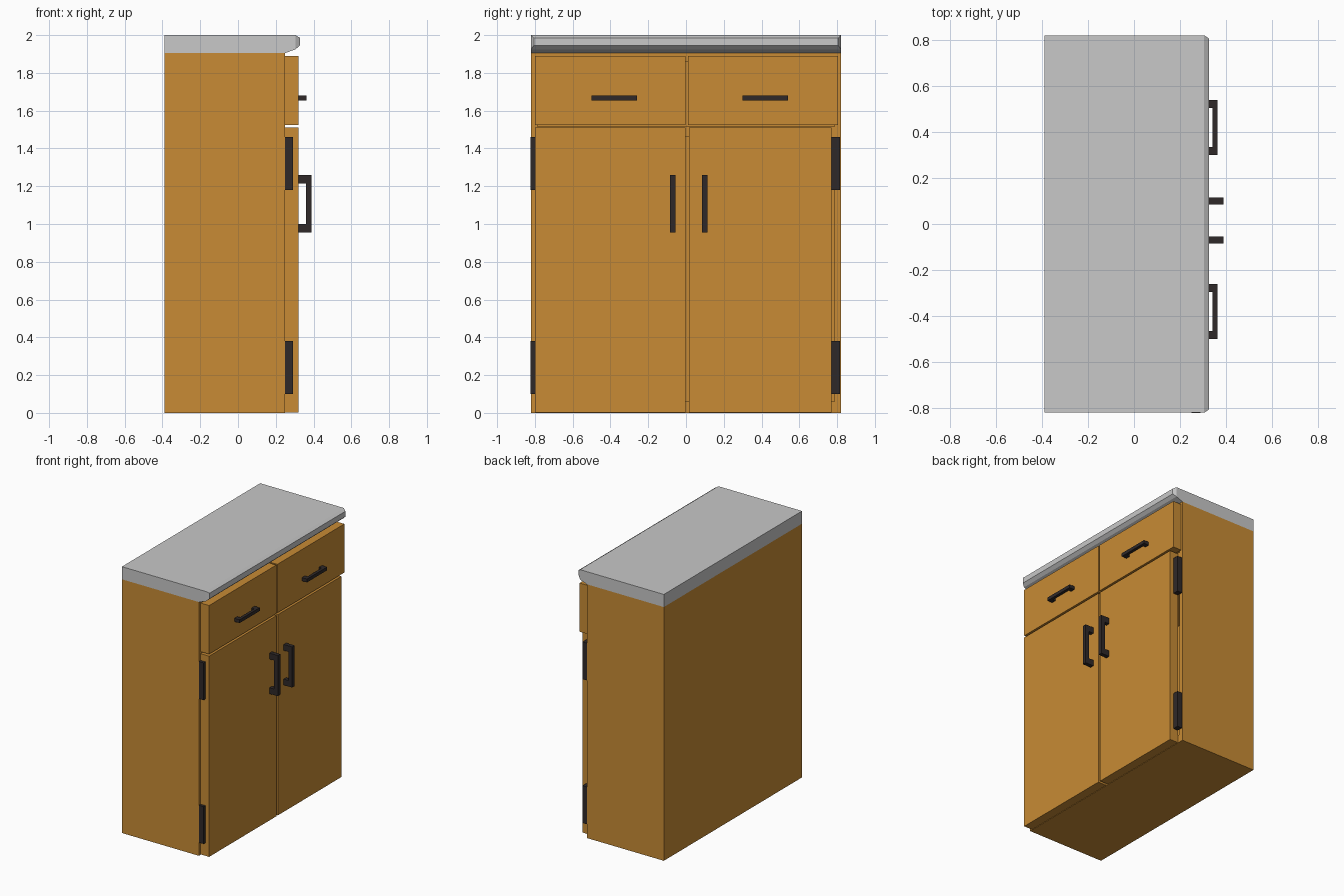
import bpy, bmesh
from mathutils import Matrix, Vector

if "Cube" in bpy.data.objects:
    bpy.data.objects.remove(bpy.data.objects["Cube"])


def material(name, rgb):
    m = bpy.data.materials.new(name)
    m.diffuse_color = (*rgb, 1)
    m.use_nodes = True
    m.node_tree.nodes["Principled BSDF"].inputs["Base Color"].default_value = m.diffuse_color
    return m


WOOD = material("warm wood", (0.58, 0.26, 0.035))
STONE = material("pale grey worktop", (0.58, 0.58, 0.58))
METAL = material("dark metal", (0.028, 0.022, 0.022))


def finish(name, bm, mat):
    bmesh.ops.recalc_face_normals(bm, faces=bm.faces)
    mesh = bpy.data.meshes.new(name)
    bm.to_mesh(mesh)
    bm.free()
    mesh.materials.append(mat)
    ob = bpy.data.objects.new(name, mesh)
    bpy.context.collection.objects.link(ob)
    return ob


def boxes(name, mat, *bounds):
    """One object from boxes given as (x0, x1, y0, y1, z0, z1)."""
    bm = bmesh.new()
    for x0, x1, y0, y1, z0, z1 in bounds:
        mid = Vector((x0 + x1, y0 + y1, z0 + z1)) / 2
        size = Matrix.Diagonal((x1 - x0, y1 - y0, z1 - z0, 1))
        bmesh.ops.create_cube(bm, size=1, matrix=Matrix.Translation(mid) @ size)
    return finish(name, bm, mat)


BACK, FACE, FRONT = -0.39, 0.25, 0.32   # depth positions along x
W = 0.82                                # half width along y

# Hollow carcass: back, sides, floor, top, and the rail between doors and drawers
boxes("carcass", WOOD,
      (BACK, BACK + 0.05, -W, W, 0, 1.905),
      (BACK + 0.05, FACE, -W, -0.785, 0, 1.905),
      (BACK + 0.05, FACE, 0.785, W, 0, 1.905),
      (BACK + 0.05, FACE, -0.785, 0.785, 0, 0.06),
      (BACK + 0.05, FACE, -0.785, 0.785, 1.46, 1.515),
      (BACK + 0.05, FACE, -0.785, 0.785, 1.86, 1.905))

# Doors and drawer fronts
boxes("left_door", WOOD, (FACE, FRONT, -0.80, -0.002, 0.003, 1.51))
boxes("right_door", WOOD, (FACE, FRONT, 0.017, 0.77, 0.003, 1.51))
boxes("left_drawer", WOOD, (FACE, FRONT, -0.80, -0.003, 1.525, 1.89))
boxes("right_drawer", WOOD, (FACE, FRONT, 0.01, 0.805, 1.525, 1.89))

# Hinges beside the outer door edges
for label, z in (("lower", 0.10), ("upper", 1.18)):
    boxes(f"left_{label}_hinge", METAL, (FACE, 0.29, -0.822, -0.80, z, z + 0.28))
    boxes(f"right_{label}_hinge", METAL, (FACE, 0.29, 0.77, 0.814, z, z + 0.28))

# Upright door handles: two posts and a bar
for label, y in (("left", -0.085), ("right", 0.085)):
    boxes(f"{label}_door_handle", METAL,
          (FRONT, 0.36, y, y + 0.03, 0.955, 1.0),
          (FRONT, 0.36, y, y + 0.03, 1.215, 1.26),
          (0.36, 0.39, y, y + 0.03, 0.955, 1.26))

# Level drawer handles
for label, y in (("left", -0.50), ("right", 0.30)):
    boxes(f"{label}_drawer_handle", METAL,
          (FRONT, 0.342, y, y + 0.035, 1.655, 1.68),
          (FRONT, 0.342, y + 0.205, y + 0.24, 1.655, 1.68),
          (0.342, 0.363, y, y + 0.24, 1.655, 1.68))

# Worktop: rectangular sections along x, narrowing to the eased front edge
bm = bmesh.new()
rings = []
for x, half, z0, z1 in ((BACK, W, 1.905, 2), (FACE, W, 1.905, 2),
                        (0.305, W, 1.925, 2), (0.327, 0.806, 1.945, 1.986)):
    rings.append([bm.verts.new(p) for p in ((x, -half, z0), (x, half, z0),
                                            (x, half, z1), (x, -half, z1))])
for a, b in zip(rings, rings[1:]):
    for i in range(4):
        j = (i + 1) % 4
        bm.faces.new((a[i], a[j], b[j], b[i]))
bm.faces.new(rings[0])
bm.faces.new(rings[-1])
finish("worktop", bm, STONE)
